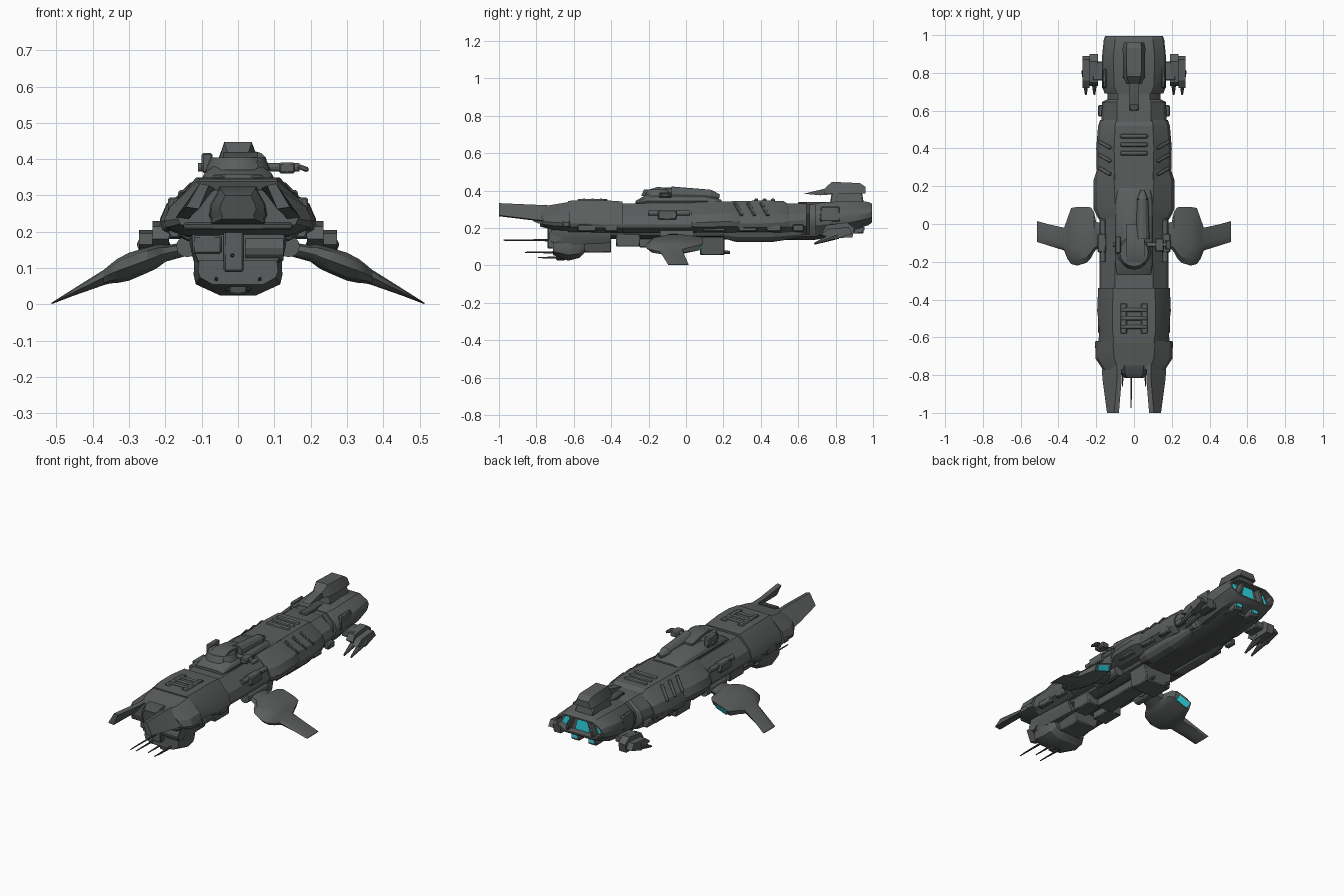
import bpy, bmesh, math
from mathutils import Matrix, Euler, Vector


def material(name, rgb):
    m = bpy.data.materials.new(name)
    m.diffuse_color = (*rgb, 1)
    return m


GREY = material("hull grey", (0.105, 0.112, 0.112))
DARK = material("dark grey", (0.075, 0.079, 0.08))
GLOW = material("engine cyan", (0.035, 0.85, 0.97))


def finish(name, bm, mat, both=False, bevel=0.0):
    bmesh.ops.recalc_face_normals(bm, faces=bm.faces[:])
    me = bpy.data.meshes.new(name)
    bm.to_mesh(me)
    bm.free()
    me.materials.append(mat)
    ob = bpy.data.objects.new(name, me)
    bpy.context.collection.objects.link(ob)
    if bevel:
        b = ob.modifiers.new("bevel", 'BEVEL')
        b.width, b.segments = bevel, 1
    if both:
        ob.modifiers.new("mirror", 'MIRROR')
    bpy.ops.object.select_all(action='DESELECT')
    ob.select_set(True)
    bpy.context.view_layer.objects.active = ob
    bpy.ops.object.shade_smooth_by_angle(angle=math.radians(28))
    return ob


def loft(name, rings, mat=GREY, both=False):
    """Skin closed rings of points and cap both ends."""
    bm = bmesh.new()
    vs = [[bm.verts.new(p) for p in r] for r in rings]
    n = len(vs[0])
    for a, b in zip(vs, vs[1:]):
        for i in range(n):
            j = (i + 1) % n
            bm.faces.new((a[i], a[j], b[j], b[i]))
    bm.faces.new(vs[0])
    bm.faces.new(vs[-1])
    return finish(name, bm, mat, both)


def hull(name, stations, mat=GREY):
    """Stations: y, top half width, top z, widest half width, its z, bottom half width, bottom z."""
    rings = []
    for y, wt, zt, wm, zm, wb, zb in stations:
        half = [(wt, zt), (wt + 0.83 * (wm - wt), zm + 0.4 * (zt - zm)), (wm, zm),
                (wm - 0.006, zm + 0.45 * (zb - zm)), (wb, zb)]
        rings.append([(x, y, z) for x, z in half] + [(-x, y, z) for x, z in reversed(half)])
    return loft(name, rings, mat)


def box(name, c, s, mat=GREY, taper=(1, 1), rot=(0, 0, 0), both=False, bevel=0.005):
    bm = bmesh.new()
    bmesh.ops.create_cube(bm, size=1)
    for v in bm.verts:
        if v.co.z > 0:
            v.co.x *= taper[0]
            v.co.y *= taper[1]
    m = Matrix.Translation(c) @ Euler([math.radians(a) for a in rot]).to_matrix().to_4x4()
    bm.transform(m @ Matrix.Diagonal((*s, 1)))
    return finish(name, bm, mat, both, min(bevel, min(s) * 0.3))


def tube(name, p, q, r1, r2, mat=GREY, both=False, sides=12):
    p, q = Vector(p), Vector(q)
    bm = bmesh.new()
    bmesh.ops.create_cone(bm, cap_ends=True, segments=sides, radius1=r1, radius2=r2, depth=(q - p).length)
    bm.transform(Matrix.Translation((p + q) / 2) @ (q - p).to_track_quat('Z', 'Y').to_matrix().to_4x4())
    return finish(name, bm, mat, both)


def side_profile(name, pts, x0, x1, mat=GREY, both=False):
    return loft(name, [[(x, y, z) for y, z in pts] for x in (x0, x1)], mat, both)


# Main hull, armour segment by segment from nose to tail
hull("nose_hull", [(-0.77, 0.085, 0.315, 0.165, 0.235, 0.13, 0.205), (-0.71, 0.105, 0.325, 0.205, 0.23, 0.14, 0.19),
                   (-0.62, 0.112, 0.34, 0.203, 0.225, 0.14, 0.185)])
hull("front_hull", [(-0.63, 0.105, 0.345, 0.19, 0.225, 0.14, 0.18), (-0.56, 0.115, 0.35, 0.182, 0.225, 0.14, 0.18),
                    (-0.46, 0.115, 0.35, 0.195, 0.22, 0.14, 0.175), (-0.34, 0.11, 0.342, 0.19, 0.22, 0.14, 0.175)])
hull("middle_hull", [(-0.35, 0.10, 0.33, 0.182, 0.22, 0.13, 0.175), (0.22, 0.10, 0.33, 0.185, 0.22, 0.13, 0.175)])
hull("armour_collar", [(0.03, 0.095, 0.335, 0.19, 0.23, 0.14, 0.18), (0.08, 0.10, 0.34, 0.215, 0.23, 0.15, 0.175),
                       (0.23, 0.105, 0.342, 0.215, 0.235, 0.15, 0.175), (0.29, 0.105, 0.34, 0.195, 0.235, 0.14, 0.175)])
hull("aft_hull", [(0.2, 0.10, 0.342, 0.195, 0.225, 0.15, 0.175), (0.4, 0.105, 0.347, 0.2, 0.225, 0.15, 0.175),
                  (0.52, 0.10, 0.345, 0.19, 0.23, 0.15, 0.175), (0.55, 0.095, 0.325, 0.18, 0.235, 0.14, 0.175)])
hull("neck_hull", [(0.54, 0.09, 0.33, 0.172, 0.235, 0.12, 0.165), (0.645, 0.09, 0.33, 0.17, 0.245, 0.12, 0.165),
                   (0.66, 0.085, 0.325, 0.14, 0.25, 0.11, 0.165), (0.72, 0.085, 0.33, 0.14, 0.25, 0.11, 0.165)])
# Tail folds inward at the stern to leave a recess for the engines
hull("tail_hull", [(0.69, 0.09, 0.33, 0.155, 0.255, 0.11, 0.165), (0.73, 0.105, 0.337, 0.17, 0.26, 0.12, 0.165),
                   (0.88, 0.11, 0.345, 0.17, 0.265, 0.12, 0.185), (0.975, 0.10, 0.34, 0.16, 0.28, 0.10, 0.215),
                   (0.995, 0.095, 0.33, 0.153, 0.283, 0.097, 0.23), (0.995, 0.088, 0.322, 0.143, 0.283, 0.09, 0.238),
                   (0.955, 0.086, 0.32, 0.14, 0.283, 0.088, 0.24)])
hull("keel", [(-0.5, 0.12, 0.2, 0.12, 0.18, 0.09, 0.14), (0.1, 0.11, 0.2, 0.11, 0.17, 0.06, 0.14),
              (0.68, 0.11, 0.2, 0.11, 0.17, 0.06, 0.135), (0.9, 0.1, 0.24, 0.1, 0.2, 0.07, 0.175)], DARK)
hull("nose_cap", [(-0.815, 0.035, 0.3, 0.05, 0.26, 0.045, 0.235), (-0.79, 0.048, 0.318, 0.075, 0.25, 0.07, 0.225),
                  (-0.75, 0.05, 0.325, 0.085, 0.24, 0.08, 0.215)], DARK)
box("nose_sill", (0, -0.765, 0.215), (0.3, 0.03, 0.02), DARK)

# Slanted forward prongs
loft("nose_prong", [[(a, y, z0), (b, y, z1), (b - 0.025, y, z1 - 0.005), (a - 0.035, y, z0 - 0.005)]
     for y, a, z0, b, z1 in ((-0.74, 0.172, 0.237, 0.09, 0.322), (-0.82, 0.167, 0.246, 0.09, 0.325),
                             (-1.0, 0.143, 0.268, 0.105, 0.333))], GREY, True)
box("nose_cheek", (0.196, -0.64, 0.22), (0.02, 0.04, 0.03), both=True)

# Raised spine with cross gun
hull("spine_deck", [(-0.27, 0.06, 0.345, 0.09, 0.335, 0.09, 0.32), (-0.2, 0.06, 0.385, 0.1, 0.345, 0.1, 0.32),
                    (0.1, 0.05, 0.385, 0.1, 0.345, 0.1, 0.32), (0.19, 0.05, 0.35, 0.09, 0.335, 0.09, 0.32)])
tube("turret_ring", (0, -0.15, 0.37), (0, -0.15, 0.405), 0.09, 0.075, sides=16)
side_profile("turret_body", [(-0.22, 0.38), (-0.2, 0.405), (-0.15, 0.42), (-0.07, 0.41), (0.0, 0.395), (0.0, 0.37)],
             -0.04, 0.055)
tube("spine_pod", (0.045, -0.08, 0.385), (0.045, 0.13, 0.375), 0.037, 0.03)
tube("spine_pod_tip", (0.045, 0.13, 0.375), (0.045, 0.18, 0.37), 0.03, 0.01)
tube("cross_barrel", (-0.11, -0.11, 0.378), (0.17, -0.11, 0.378), 0.012, 0.012)
box("gun_block_left", (-0.085, -0.11, 0.39), (0.03, 0.09, 0.055))
box("gun_block_right", (0.135, -0.11, 0.376), (0.045, 0.07, 0.03))
box("gun_muzzle", (0.18, -0.11, 0.375), (0.03, 0.05, 0.014), rot=(0, 20, 0))
box("flank_mount", (0.17, -0.1, 0.27), (0.045, 0.1, 0.05), both=True)
tube("flank_pipe", (0.165, -0.2, 0.28), (0.165, 0.02, 0.28), 0.014, 0.014, both=True)

# Louvres on the deck and chevron ribs on the flanks
for y0 in (-0.5, 0.42):
    for i in range(3):
        box("louvre", (0, y0 - 0.045 + 0.045 * i, 0.35), (0.15, 0.026, 0.018), taper=(0.9, 0.6))
box("front_deck_pad", (0.055, -0.5, 0.348), (0.035, 0.16, 0.014), both=True)
for i in range(3):
    box("flank_rib", (0.155, 0.28 + 0.07 * i, 0.3), (0.1, 0.02, 0.012), rot=(0, 42, 30), both=True)
for y, w in ((-0.53, 0.1), (-0.4, 0.07), (0.15, 0.12), (0.33, 0.1), (0.47, 0.08), (0.6, 0.06)):
    box("side_panel", (0.175, y, 0.2), (0.03, w, 0.035), both=True)
box("tail_side_panel", (0.155, 0.77, 0.275), (0.03, 0.11, 0.08), taper=(0.6, 0.9), both=True)

# Rear turret
box("rear_turret_base", (0, 0.86, 0.362), (0.12, 0.18, 0.055), taper=(0.8, 0.9))
side_profile("rear_turret_barrel", [(0.63, 0.383), (0.74, 0.41), (0.85, 0.42), (0.85, 0.385), (0.72, 0.375)],
             -0.025, 0.025)
loft("rear_turret", [[(x * k, y, z) for x, z in ((-0.06, 0.385), (-0.04, zt), (0.04, zt), (0.06, 0.385))]
     for y, k, zt in ((0.74, 0.65, 0.41), (0.78, 0.95, 0.447), (0.93, 1, 0.44), (0.96, 0.9, 0.42))])
box("turret_notch", (0, 0.68, 0.33), (0.05, 0.16, 0.02), DARK)

# Rear side pods with drooping fangs
box("rear_pod_arm", (0.18, 0.81, 0.2), (0.08, 0.1, 0.04), both=True)
side_profile("rear_pod", [(0.73, 0.18), (0.75, 0.215), (0.86, 0.23), (0.9, 0.2), (0.89, 0.15), (0.78, 0.145)],
             0.19, 0.235, GREY, True)
side_profile("rear_pod_shell", [(0.72, 0.165), (0.76, 0.195), (0.87, 0.205), (0.89, 0.17), (0.8, 0.14)],
             0.235, 0.272, GREY, True)
for x in (0.21, 0.255):
    tube("rear_pod_fang", (x, 0.81, 0.165), (x, 0.685, 0.115), 0.024, 0.005, both=True, sides=8)

# Engine glow recessed in the stern
box("main_engine_glow", (0, 0.957, 0.281), (0.095, 0.008, 0.076), GLOW, taper=(0.65, 1), bevel=0)
box("side_engine_glow", (0.106, 0.957, 0.283), (0.03, 0.008, 0.055), GLOW, rot=(0, -32, 0), both=True, bevel=0)
box("engine_divider", (0.069, 0.965, 0.28), (0.018, 0.05, 0.09), rot=(0, -20, 0), both=True)
box("lower_engine", (0.055, 0.9, 0.195), (0.055, 0.1, 0.05), both=True)
box("lower_engine_glow", (0.055, 0.951, 0.196), (0.035, 0.008, 0.02), GLOW, both=True, bevel=0)

# Swept down wings with a thick nacelle
wing = [(0.11, -0.1, 0.0, 0.16, 0.035), (0.2, -0.135, 0.01, 0.14, 0.045), (0.212, -0.15, 0.065, 0.137, 0.058),
        (0.228, -0.18, 0.088, 0.13, 0.066), (0.25, -0.205, 0.09, 0.122, 0.07), (0.3, -0.22, 0.09, 0.104, 0.077),
        (0.333, -0.212, 0.085, 0.092, 0.066), (0.352, -0.185, 0.03, 0.084, 0.052), (0.37, -0.14, -0.02, 0.074, 0.042),
        (0.45, -0.115, -0.002, 0.035, 0.02), (0.513, -0.095, 0.015, 0.003, 0.004)]
section = [(0, 0), (0.1, 0.36), (0.3, 0.5), (0.65, 0.47), (1, 0.3), (0.93, -0.2), (0.65, -0.45), (0.3, -0.5),
           (0.1, -0.36)]
loft("wing", [[(x, a + (b - a) * u, z + t * v) for u, v in section] for x, a, b, z, t in wing], GREY, True)
box("wing_engine_glow", (0.282, 0.076, 0.108), (0.075, 0.008, 0.034), GLOW, rot=(-28, 20, 0), both=True, bevel=0)
tube("wing_hinge", (0.14, -0.14, 0.16), (0.14, 0.04, 0.16), 0.03, 0.03, both=True)

# Chin module under the nose
hull("chin_upper", [(-0.72, 0.12, 0.21, 0.128, 0.18, 0.11, 0.12), (-0.6, 0.13, 0.21, 0.135, 0.18, 0.12, 0.11),
                    (-0.4, 0.13, 0.21, 0.13, 0.17, 0.1, 0.12)])
hull("chin_lower", [(-0.71, 0.105, 0.13, 0.11, 0.09, 0.07, 0.055), (-0.63, 0.12, 0.13, 0.122, 0.08, 0.05, 0.025),
                    (-0.57, 0.12, 0.13, 0.115, 0.08, 0.06, 0.04), (-0.54, 0.1, 0.13, 0.1, 0.1, 0.07, 0.07)])
box("chin_tail", (0, -0.48, 0.1), (0.13, 0.16, 0.06), taper=(1.3, 1))
box("chin_block", (-0.012, -0.71, 0.15), (0.055, 0.06, 0.12))
tube("chin_roller", (0.02, -0.7, 0.155), (0.125, -0.7, 0.155), 0.034, 0.034)
box("chin_side_block", (-0.085, -0.71, 0.165), (0.08, 0.04, 0.05))
box("sensor_port", (0.06, -0.69, 0.065), (0.03, 0.02, 0.02), DARK, both=True)
box("sensor_eye", (0, -0.67, 0.05), (0.05, 0.05, 0.045), DARK)
for x, z, y in ((-0.015, 0.135, -0.975), (-0.06, 0.07, -0.86), (0.06, 0.07, -0.86), (-0.03, 0.042, -0.79),
                (0.03, 0.042, -0.79)):
    tube("needle_antenna", (x, -0.65, z), (x, y, z), 0.007, 0.003, DARK, sides=6)

# Underside machinery
box("belly_block", (0.07, -0.31, 0.135), (0.09, 0.13, 0.07), both=True)
box("belly_pack", (0, 0.14, 0.105), (0.16, 0.13, 0.1), taper=(1.2, 1))
tube("belly_gun", (0.05, 0.16, 0.07), (0.05, 0.235, 0.07), 0.012, 0.008, both=True, sides=8)
box("belly_spine", (0, -0.1, 0.125), (0.1, 0.3, 0.06))
for y0, y1, r0, r1 in ((0.2, 0.27, 0.035, 0.055), (0.27, 0.46, 0.055, 0.055), (0.46, 0.62, 0.055, 0.03)):
    tube("belly_tank", (0.1, y0, 0.18), (0.1, y1, 0.18), r0, r1, both=True)
